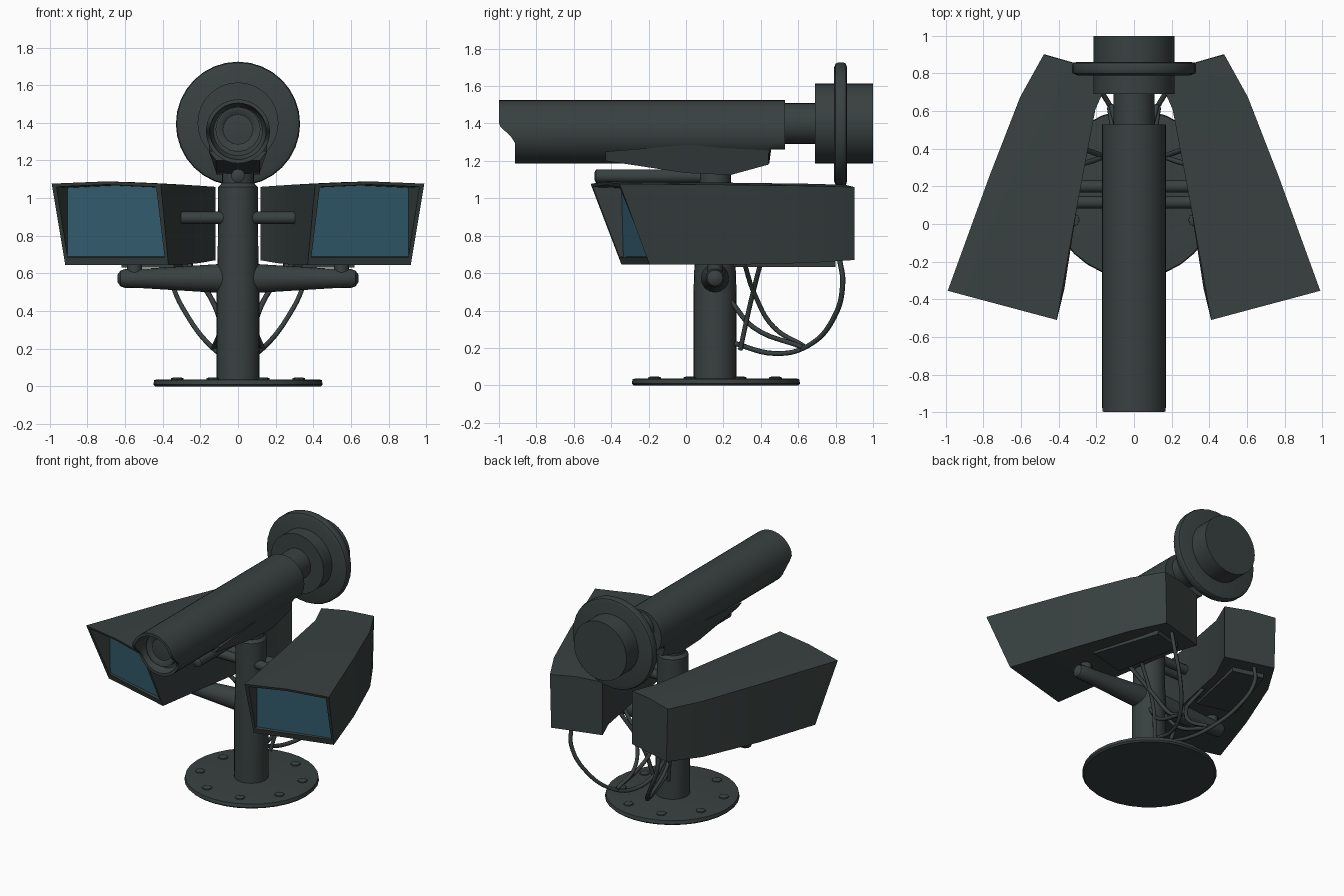
import bpy, bmesh, math
from mathutils import Vector, Matrix

if "Cube" in bpy.data.objects:
    bpy.data.objects.remove(bpy.data.objects["Cube"])


def material(name, col):
    m = bpy.data.materials.new(name)
    m.diffuse_color = (*col, 1)
    m.use_nodes = True
    m.node_tree.nodes["Principled BSDF"].inputs["Base Color"].default_value = m.diffuse_color
    return m


BODY = material("dark_grey_green", (0.040, 0.053, 0.051))
GLASS = material("blue_glass", (0.032, 0.105, 0.150))


def finish(name, bm, mats=(BODY,), angle=35):
    bmesh.ops.recalc_face_normals(bm, faces=bm.faces)
    me = bpy.data.meshes.new(name)
    bm.to_mesh(me)
    bm.free()
    for m in mats:
        me.materials.append(m)
    me.shade_smooth()
    me.set_sharp_from_angle(angle=math.radians(angle))
    ob = bpy.data.objects.new(name, me)
    bpy.context.collection.objects.link(ob)
    return ob


def loft(bm, rings, cap=True):
    """Skin closed rings of points; returns the first cap face."""
    vs = [[bm.verts.new(p) for p in r] for r in rings]
    n = len(vs[0])
    for a, b in zip(vs, vs[1:]):
        for i in range(n):
            j = (i + 1) % n
            bm.faces.new((a[i], a[j], b[j], b[i]))
    if cap:
        first = bm.faces.new(vs[0])
        bm.faces.new(vs[-1])
        return first


def lathe(name, profile, origin, axis, seg=32, edit=None):
    """Turn (radius, distance) pairs around an axis through origin."""
    rot = Vector((0, 0, 1)).rotation_difference(Vector(axis)).to_matrix()
    rings = []
    for r, h in profile:
        ring = []
        for i in range(seg):
            a = 2 * math.pi * i / seg
            p = rot @ Vector((r * math.cos(a), r * math.sin(a), h)) + Vector(origin)
            ring.append(edit(p) if edit else p)
        rings.append(ring)
    bm = bmesh.new()
    loft(bm, rings)
    return finish(name, bm)


def cable(name, pts, r=0.014):
    cu = bpy.data.curves.new(name, 'CURVE')
    cu.dimensions = '3D'
    cu.bevel_depth = r
    cu.bevel_resolution = 1
    cu.resolution_u = 6
    cu.use_fill_caps = True
    sp = cu.splines.new('BEZIER')
    sp.bezier_points.add(len(pts) - 1)
    for b, p in zip(sp.bezier_points, pts):
        b.co = p
        b.handle_left_type = b.handle_right_type = 'AUTO'
    cu.materials.append(BODY)
    ob = bpy.data.objects.new(name, cu)
    bpy.context.collection.objects.link(ob)
    bpy.ops.object.select_all(action='DESELECT')
    ob.select_set(True)
    bpy.context.view_layer.objects.active = ob
    bpy.ops.object.convert(target='MESH')


# Base plate, bolts and pole
PY = 0.155
lathe("base_plate", [(0.44, 0), (0.45, 0.01), (0.445, 0.034), (0.43, 0.036)],
      (0, PY + 0.005, 0), (0, 0, 1), 32)
for i in range(8):
    a = math.pi * (i + 0.5) / 4
    lathe("base_bolt", [(0.035, 0.03), (0.033, 0.043), (0.018, 0.048)],
          (0.35 * math.cos(a), PY + 0.35 * math.sin(a), 0), (0, 0, 1), 8)
lathe("pole", [(0.115, 0.03), (0.115, 0.5), (0.108, 0.7), (0.105, 1.06), (0.085, 1.08), (0.085, 1.2)],
      (0, PY, 0), (0, 0, 1), 24)

# Lower cross arm, thicker at the pole, and upper arms
lathe("lower_cross_arm",
      [(0.02, -0.64), (0.042, -0.625), (0.05, -0.60), (0.052, -0.5), (0.076, -0.11),
       (0.076, 0.11), (0.052, 0.5), (0.05, 0.60), (0.042, 0.625), (0.02, 0.64)],
      (0, PY, 0.573), (1, 0, 0), 16)
for y in (0.115, 0.2):
    lathe("upper_arm", [(0.033, -0.36), (0.033, 0.36)], (0, y, 0.895), (1, 0, 0), 12)


# Side camera housings: rings of inner/outer walls, the first one being the window
def lerp(a, b, t):
    return tuple(u + (v - u) * t for u, v in zip(a, b))


def ring(s, inner_b, outer_b, inner_t, outer_t, zb, zt):
    mid = lerp(inner_t, outer_t, 0.5)
    return [(s * x, y, z) for (x, y), z in
            ((inner_b, zb), (outer_b, zb), (outer_t, zt), (mid, zt + 0.012), (inner_t, zt))]


for s in (1, -1):
    side = "right" if s > 0 else "left"
    rings = [
        ring(s, (0.39, -0.335), (0.905, -0.195), (0.395, -0.345), (0.905, -0.205), 0.69, 1.055),
        ring(s, (0.39, -0.355), (0.905, -0.205), (0.435, -0.498), (0.965, -0.355), 0.685, 1.06),
        ring(s, (0.37, -0.345), (0.918, -0.195), (0.41, -0.51), (0.99, -0.355), 0.645, 1.077),
        ring(s, (0.30, 0.106), (0.77, 0.25), (0.30, 0.106), (0.77, 0.25), 0.645, 1.072),
        ring(s, (0.205, 0.61), (0.605, 0.675), (0.205, 0.61), (0.605, 0.675), 0.655, 1.066),
        ring(s, (0.12, 0.80), (0.47, 0.90), (0.12, 0.80), (0.48, 0.90), 0.67, 1.06),
    ]
    bm = bmesh.new()
    window = loft(bm, rings)
    window.material_index = 1
    finish(side + "_camera_housing", bm, (BODY, GLASS), 20)

    # Hatch under the housing and the stand-off that carries it
    bm = bmesh.new()
    plan = [(0.34, 0.25), (0.62, 0.32), (0.46, 0.80), (0.24, 0.74)]
    loft(bm, [[(s * x, y, z) for x, y in plan] for z in (0.632, 0.68)])
    finish(side + "_bottom_hatch", bm)
    lathe(side + "_standoff", [(0.04, 0.57), (0.04, 0.66)], (s * 0.55, PY, 0), (0, 0, 1), 12)

    # Cables
    for pts in (
        [(0.36, 0.82, 0.68), (0.35, 0.838, 0.55), (0.26, 0.79, 0.36), (0.14, 0.65, 0.21),
         (0.07, 0.48, 0.17), (0.03, 0.24, 0.23)],
        [(0.30, 0.31, 0.66), (0.15, 0.37, 0.48), (0.09, 0.47, 0.31), (0.12, 0.63, 0.21)],
        [(0.27, 0.40, 0.66), (0.12, 0.34, 0.42), (0.06, 0.29, 0.19)],
        [(0.06, 0.24, 0.45), (0.09, 0.36, 0.31), (0.13, 0.62, 0.205)],
    ):
        cable(side + "_cable", [(s * x, y, z) for x, y, z in pts])


# Main barrel with a hood that is cut back below, and a trimmed rear underside
def trim_barrel(p):
    if p.y < -0.95:
        p.y += 0.085 * min(1, max(0, (1.39 - p.z) / 0.08))
    if p.y > 0.45:
        p.z = max(p.z, 1.26)
    return p


lathe("main_barrel", [(0.13, -0.86), (0.142, -0.88), (0.15, -1.0), (0.17, -1.0), (0.17, -0.7),
                      (0.17, 0.445), (0.17, 0.455), (0.17, 0.53)],
      (0, 0, 1.355), (0, 1, 0), 36, trim_barrel)
lathe("barrel_lens", [(0.03, -0.89), (0.08, -0.885), (0.105, -0.90), (0.12, -0.90), (0.12, -0.85)],
      (0, 0, 1.365), (0, 1, 0), 16)

# Mount under the barrel and the rod below it
shape = [(-0.43, 1.20), (0.0, 1.135), (0.24, 1.125), (0.44, 1.18), (0.44, 1.32), (-0.43, 1.25)]
bm = bmesh.new()
loft(bm, [[(x * (1 if z > 1.22 else 0.75), y, z) for y, z in shape] for x in (-0.155, 0.155)])
finish("barrel_mount", bm)
lathe("under_barrel_rod", [(0.02, -0.49), (0.037, -0.48), (0.037, 0.15)],
      (0, 0, 1.118), (0, 1, 0), 12)

# Rear neck, drum and flange
C = (0, 0, 1.4)
lathe("rear_neck", [(0.11, 0.5), (0.11, 0.72)], C, (0, 1, 0), 24)
lathe("rear_drum", [(0.215, 0.69), (0.215, 1.0)], C, (0, 1, 0), 32)
lathe("rear_flange", [(0.30, 0.79), (0.325, 0.80), (0.33, 0.81), (0.33, 0.845), (0.325, 0.855), (0.30, 0.862)],
      (0, 0, 1.395), (0, 1, 0), 32)
